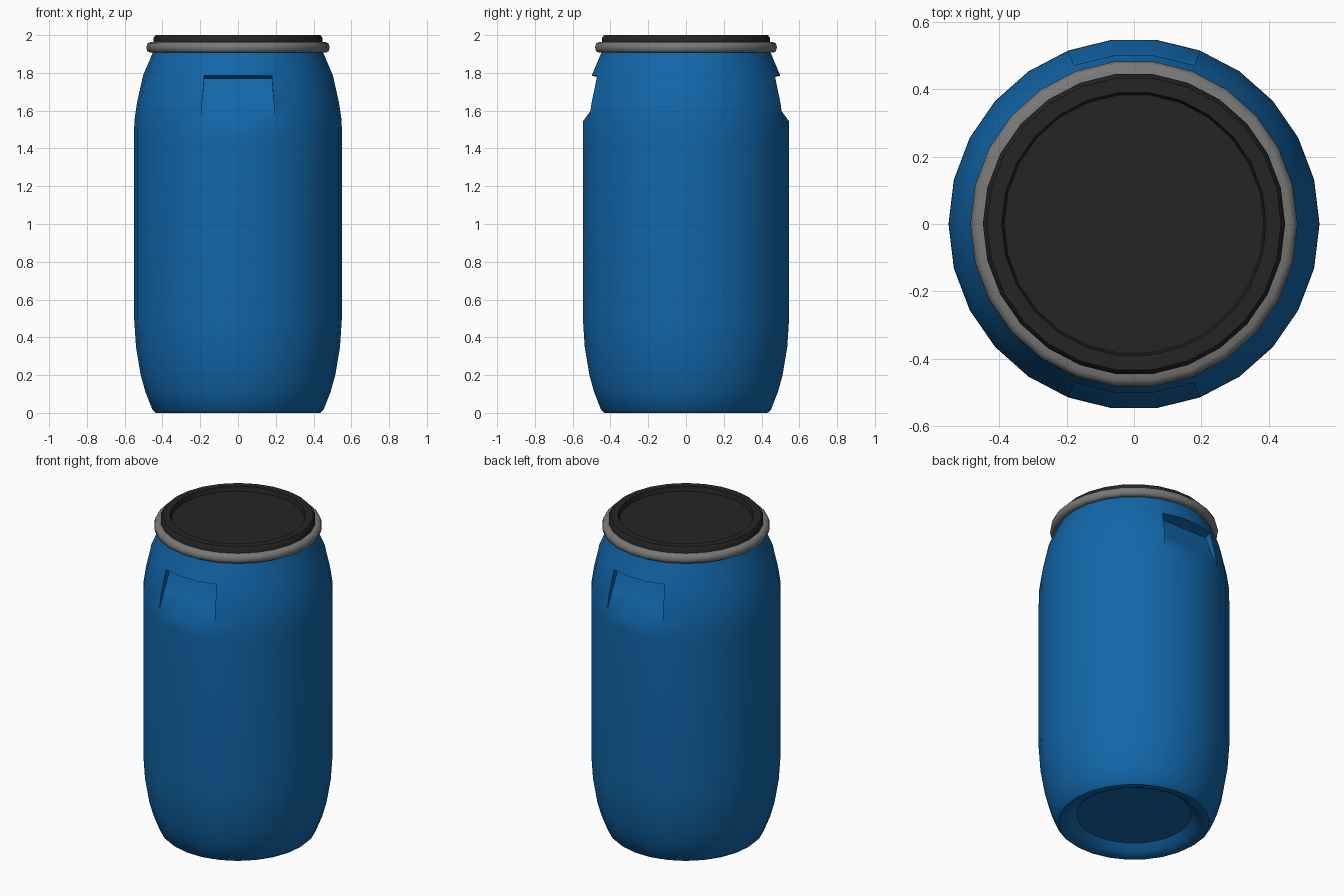
import bpy, bmesh, math

if "Cube" in bpy.data.objects:
    bpy.data.objects.remove(bpy.data.objects["Cube"])

N = 26  # sides of every round part


def material(name, rgb):
    m = bpy.data.materials.new(name)
    m.diffuse_color = (*rgb, 1)
    m.use_nodes = True
    m.node_tree.nodes["Principled BSDF"].inputs["Base Color"].default_value = m.diffuse_color
    return m


BLUE = material("blue plastic", (0.006, 0.135, 0.40))
BLACK = material("black plastic", (0.018, 0.018, 0.018))
GREY = material("grey metal", (0.19, 0.19, 0.185))


def lathe(bm, profile, closed=False):
    """Revolve (radius, z) points; radius 0 gives a pole. Returns rings and faces by (row, column)."""
    rings, faces = [], {}
    for r, z in profile:
        if r == 0:
            rings.append([bm.verts.new((0, 0, z))] * N)
        else:
            rings.append([bm.verts.new((r * math.cos(2 * math.pi * i / N),
                                        r * math.sin(2 * math.pi * i / N), z)) for i in range(N)])
    rows = len(rings) if closed else len(rings) - 1
    for k in range(rows):
        a, b = rings[k], rings[(k + 1) % len(rings)]
        for i in range(N):
            j = (i + 1) % N
            quad = list(dict.fromkeys((a[i], a[j], b[j], b[i])))
            faces[k, i] = bm.faces.new(quad)
    return rings, faces


def finish(bm, name, mat, angle):
    bmesh.ops.recalc_face_normals(bm, faces=bm.faces)
    me = bpy.data.meshes.new(name)
    bm.to_mesh(me)
    bm.free()
    me.materials.append(mat)
    me.shade_smooth()
    me.set_sharp_from_angle(angle=math.radians(angle))
    ob = bpy.data.objects.new(name, me)
    bpy.context.collection.objects.link(ob)


# barrel body with hollow underside
body = [(0, 0.05), (0.33, 0.05), (0.37, 0.015), (0.40, 0), (0.435, 0), (0.452, 0.015),
        (0.49, 0.11), (0.515, 0.20), (0.54, 0.35), (0.55, 0.50), (0.55, 1.45),
        (0.549, 1.545), (0.535, 1.64), (0.503, 1.785), (0.45, 1.91), (0.44, 1.95)]
bm = bmesh.new()
rings, faces = lathe(bm, body)

# scooped hand grips, front and back
low = 11
for start, side in ((5, 1), (18, -1)):
    cols = range(start, start + 4)
    bmesh.ops.delete(bm, geom=[faces[k, i] for k in (low, low + 1) for i in cols[:3]],
                     context='FACES_ONLY')
    b0, b1, b2 = ([rings[low + k][i] for i in cols] for k in range(3))
    f1 = [bm.verts.new((v.co.x, side * 0.475, 1.64)) for v in b1]
    f2 = [bm.verts.new((v.co.x, side * 0.43, 1.77)) for v in b2]
    for a, b in ((b0, f1), (f1, f2), (f2, b2)):
        for i in range(3):
            bm.faces.new((a[i], a[i + 1], b[i + 1], b[i]))
    for e in (0, 3):
        bm.faces.new((b0[e], b1[e], f1[e]))
        bm.faces.new((b1[e], b2[e], f2[e], f1[e]))
loose = [e for e in bm.edges if not e.link_faces]
bmesh.ops.delete(bm, geom=loose, context='EDGES')
finish(bm, "barrel_body", BLUE, 32)

# clamp ring
bm = bmesh.new()
lathe(bm, [(0.435, 1.91), (0.465, 1.907), (0.48, 1.915), (0.485, 1.935),
           (0.48, 1.955), (0.465, 1.963), (0.435, 1.965)], closed=True)
finish(bm, "clamp_ring", GREY, 50)

# lid with sunken centre
bm = bmesh.new()
lathe(bm, [(0, 1.94), (0.448, 1.94), (0.448, 1.985), (0.436, 2.0), (0.392, 2.0),
           (0.385, 1.972), (0, 1.972)])
finish(bm, "lid", BLACK, 40)
